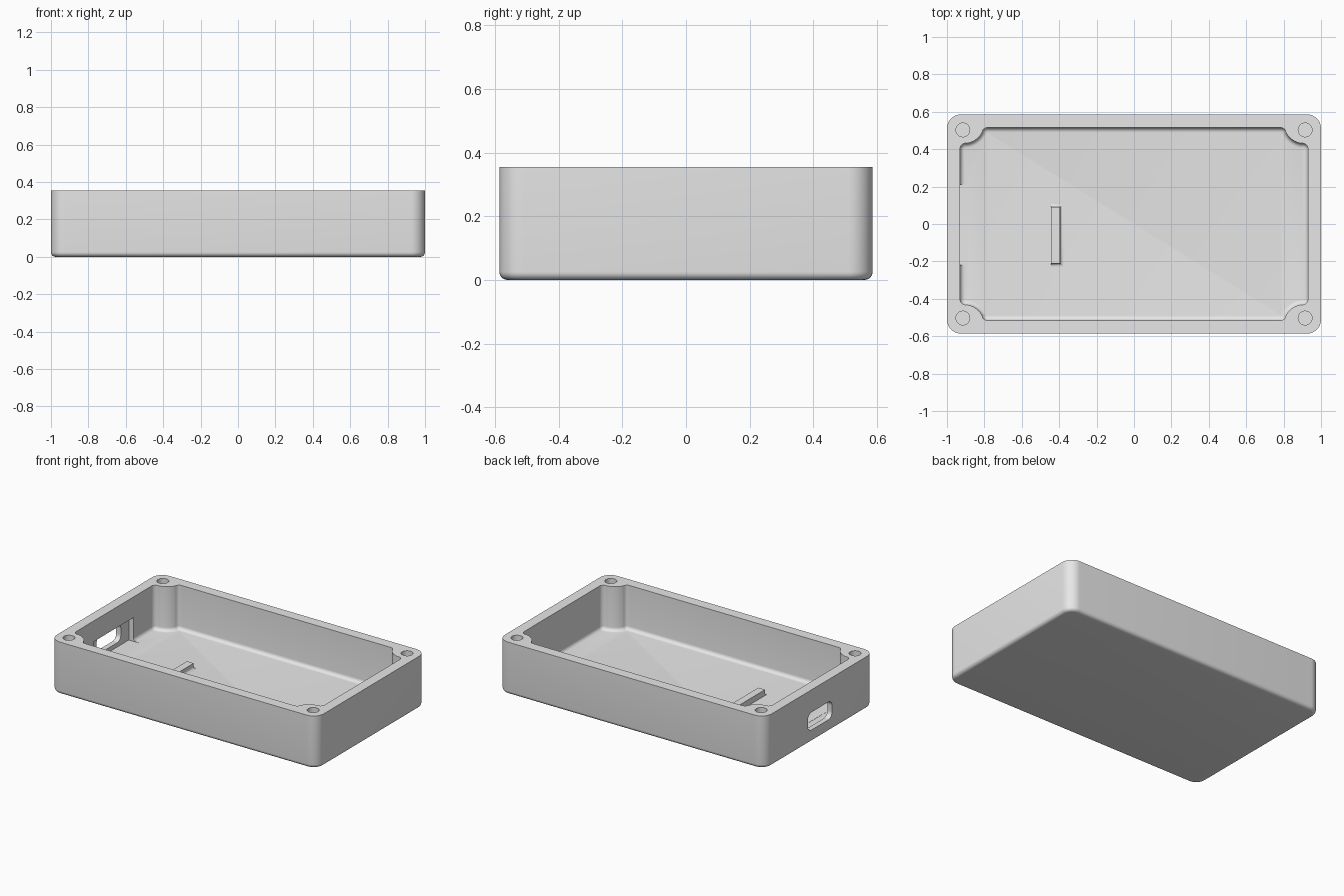
import bpy
import bmesh
from math import sin, cos, pi, radians

if "Cube" in bpy.data.objects:
    bpy.data.objects.remove(bpy.data.objects["Cube"], do_unlink=True)

grey = bpy.data.materials.new("plain_grey")
grey.use_nodes = True
grey.diffuse_color = (0.8, 0.8, 0.8, 1)
grey.node_tree.nodes["Principled BSDF"].inputs["Base Color"].default_value = (0.8, 0.8, 0.8, 1)

HALF_X, HALF_Y, HEIGHT = 1.0, 0.586, 0.355
FLOOR = 0.055


def arc(cx, cy, r, start, end, n=8):
    angles = [radians(start + (end - start) * i / n) for i in range(n + 1)]
    return [(cx + r * cos(a), cy + r * sin(a)) for a in angles]


def mirror_quarter(q):
    """Closed outline from its +x +y quarter."""
    left = [(-x, y) for x, y in reversed(q)]
    return q + left + [(-x, -y) for x, y in q] + [(x, -y) for x, y in reversed(q)]


def rounded_rect(hx, hy, r, n=10):
    return mirror_quarter(arc(hx - r, hy - r, r, 0, 90, n))


def inset(points, d):
    """Move every edge of a counterclockwise outline inwards by d."""
    result = []
    for i, (x, y) in enumerate(points):
        ax, ay = points[i - 1]
        bx, by = points[(i + 1) % len(points)]
        normals = []
        for ex, ey in ((x - ax, y - ay), (bx - x, by - y)):
            length = (ex * ex + ey * ey) ** 0.5
            normals.append((-ey / length, ex / length))
        (nx, ny), (mx, my) = normals
        k = d / (1 + nx * mx + ny * my)
        result.append((x + k * (nx + mx), y + k * (ny + my)))
    return result


def fillet(base, r, steps=6):
    """Pairs of (inset, height) running up a quarter round."""
    angles = [i * pi / 2 / steps for i in range(steps + 1)]
    return [(r * (1 - sin(t)), base + r * (1 - cos(t))) for t in angles]


def loft(name, rings, along_x=False):
    """Solid through rings of (outline, level)."""
    bm = bmesh.new()
    loops = []
    for points, w in rings:
        loops.append([bm.verts.new((w, u, v) if along_x else (u, v, w)) for u, v in points])
    for low, high in zip(loops, loops[1:]):
        for i in range(len(low)):
            j = (i + 1) % len(low)
            bm.faces.new((low[i], low[j], high[j], high[i]))
    bm.faces.new(loops[0][::-1])
    bm.faces.new(loops[-1])
    bmesh.ops.recalc_face_normals(bm, faces=bm.faces)
    mesh = bpy.data.meshes.new(name)
    bm.to_mesh(mesh)
    bm.free()
    obj = bpy.data.objects.new(name, mesh)
    mesh.materials.append(grey)
    bpy.context.collection.objects.link(obj)
    return obj


def activate(obj):
    bpy.ops.object.select_all(action="DESELECT")
    obj.select_set(True)
    bpy.context.view_layer.objects.active = obj


def cut(obj, cutter):
    activate(obj)
    mod = obj.modifiers.new("cut", "BOOLEAN")
    mod.operation, mod.solver, mod.object = "DIFFERENCE", "EXACT", cutter
    bpy.ops.object.modifier_apply(modifier=mod.name)
    bpy.data.objects.remove(cutter, do_unlink=True)


def rect(x0, x1, y0, y1):
    return [(x0, y0), (x1, y0), (x1, y1), (x0, y1)]


# Outer body with rounded corners and a rounded bottom edge
outer = rounded_rect(HALF_X, HALF_Y, 0.075)
body = loft("case_body", [(inset(outer, d), z) for d, z in fillet(0, 0.025)] + [(outer, HEIGHT)])

# Cavity that leaves a rounded boss in each corner
inner = mirror_quarter(
    arc(0.90, 0.402, 0.03, 0, 85)
    + arc(0.91, 0.54, 0.11, 260, 207, 12)
    + arc(0.783, 0.485, 0.03, 25, 90))
cavity = [(inset(inner, d), z) for d, z in fillet(FLOOR, 0.025)] + [(inner, HEIGHT + 0.1)]
cut(body, loft("cavity_cutter", cavity))

# Screw holes in the bosses
for sx in (-1, 1):
    for sy in (-1, 1):
        circle = arc(sx * 0.915, sy * 0.503, 0.037, 0, 360, 32)[:-1]
        cut(body, loft("hole_cutter", [(circle, 0.1), (circle, HEIGHT + 0.1)]))

# Board pocket inside the end wall
pocket = rect(-0.965, -0.89, -0.22, 0.21)
cut(body, loft("pocket_cutter", [(pocket, FLOOR - 0.001), (pocket, 0.215)]))

# Connector port through the end wall
port = [(y - 0.005, z + 0.143) for y, z in rounded_rect(0.13, 0.06, 0.04)]
cut(body, loft("port_cutter", [(port, -1.1), (port, -0.9)], along_x=True))

# Stop rail on the floor, flared at the base on three sides
rail_levels = [(0.018, FLOOR - 0.02)] + fillet(FLOOR, 0.018) + [(0, FLOOR + 0.04)]
rail = loft("board_stop_rail", [(rect(-0.445, -0.395 + f, -0.21 - f, 0.09 + f), z)
                                for f, z in rail_levels])

for part in (body, rail):
    activate(part)
    bpy.ops.object.shade_smooth_by_angle(angle=radians(35))
